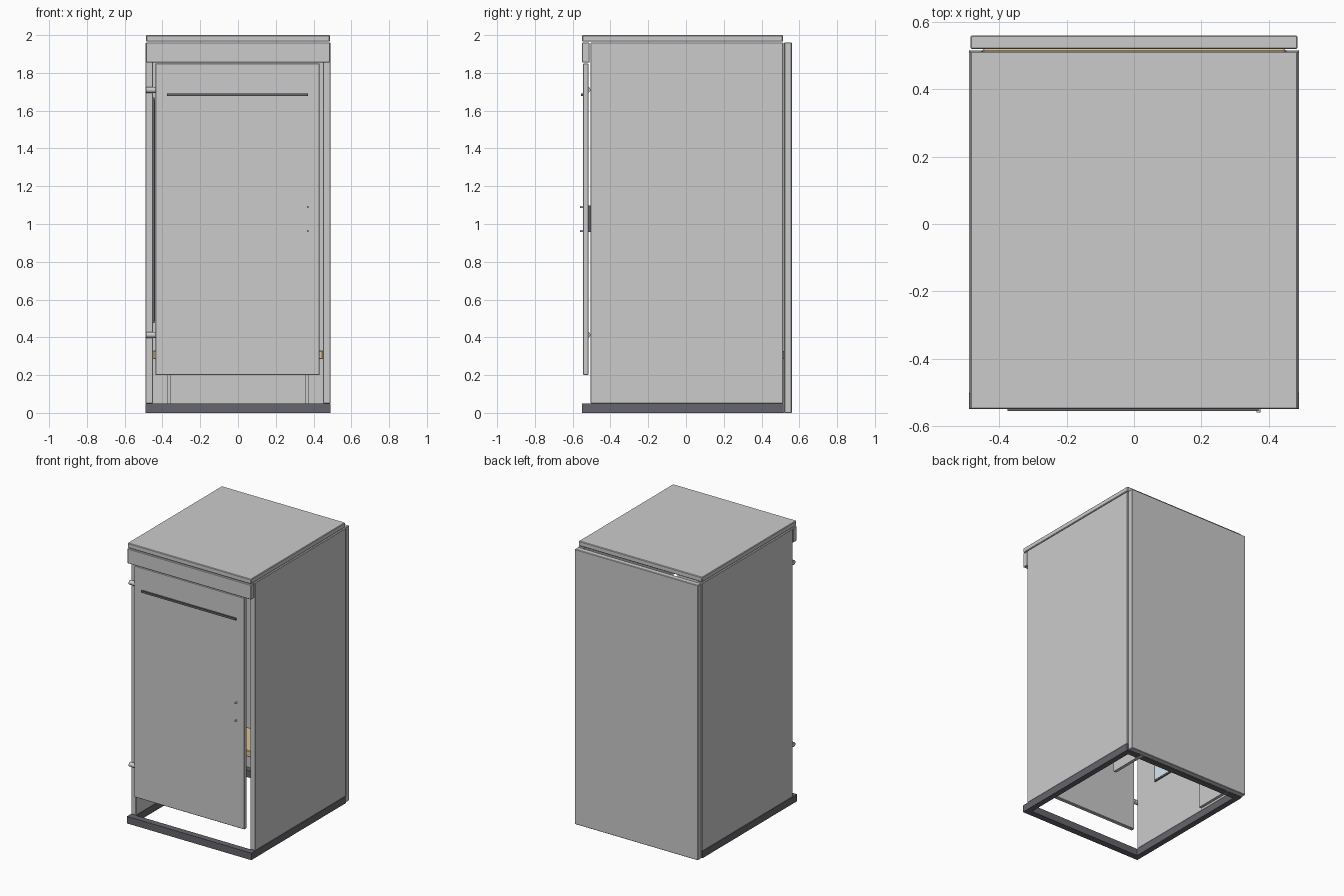
import bpy, math

if "Cube" in bpy.data.objects:
    bpy.data.objects.remove(bpy.data.objects["Cube"])


def material(name, rgb):
    m = bpy.data.materials.new(name)
    m.diffuse_color = (*rgb, 1)
    m.use_nodes = True
    m.node_tree.nodes["Principled BSDF"].inputs["Base Color"].default_value = m.diffuse_color
    return m


DARK = material("dark_grey", (0.13, 0.13, 0.15))
WOOD = material("wood", (0.72, 0.55, 0.32))
GLASS = material("mirror_blue", (0.68, 0.82, 0.88))


def box(name, x, y, z, mat=None, bevel=0.0):
    """Box given by its (min, max) range on each axis."""
    bpy.ops.mesh.primitive_cube_add(size=1, location=[sum(r) / 2 for r in (x, y, z)])
    o = bpy.context.object
    o.name = name
    o.scale = [r[1] - r[0] for r in (x, y, z)]
    bpy.ops.object.transform_apply(location=False, rotation=False, scale=True)
    if bevel:
        b = o.modifiers.new("edge", 'BEVEL')
        b.width, b.segments = bevel, 1
    if mat:
        o.data.materials.append(mat)
    return o


def rod(name, loc, radius, length, axis, mat=None):
    rot = {'x': (0, math.pi / 2, 0), 'y': (math.pi / 2, 0, 0), 'z': (0, 0, 0)}[axis]
    bpy.ops.mesh.primitive_cylinder_add(vertices=16, radius=radius, depth=length,
                                        location=loc, rotation=rot)
    o = bpy.context.object
    o.name = name
    bpy.ops.object.shade_smooth_by_angle()
    if mat:
        o.data.materials.append(mat)
    return o


def mirrored(lo, hi, side):
    return tuple(sorted((lo * side, hi * side)))


# Roof, header and back panel
box("roof", (-.487, .487), (-.55, .513), (1.965, 2.0), bevel=.004)
box("front_header", (-.487, .487), (-.55, -.51), (1.855, 1.96), bevel=.003)
box("back_panel", (-.485, .485), (.52, .56), (0, 1.96), bevel=.003)

# Side walls, base side rails and bench supports
for side, tag in ((-1, "left"), (1, "right")):
    box(tag + "_wall", mirrored(.45, .49, side), (-.505, .515), (.05, 1.96), bevel=.003)
    box(tag + "_base_rail", mirrored(.45, .49, side), (-.505, .515), (0, .05), DARK)
    box(tag + "_bench_support", mirrored(.355, .377, side), (.24, .52), (0, .285))

# Base cross rails
box("front_base_rail", (-.49, .49), (-.55, -.505), (0, .05), DARK)
box("back_base_rail", (-.45, .45), (.475, .515), (0, .05), DARK)

# Bench
box("bench_seat", (-.45, .45), (.23, .52), (.285, .33), WOOD, .004)

# Door with its front strip
box("door", (-.437, .432), (-.545, -.517), (.2, 1.85), bevel=.003)
box("door_strip", (-.375, .37), (-.556, -.545), (1.678, 1.692), DARK)

# Hinges
for z, tag in ((.413, "lower"), (1.71, "upper")):
    rod(tag + "_hinge", (-.461, -.522, z), .016, .05, 'x')

# Door handle bolts and inner grip
for z, tag in ((.963, "lower"), (1.09, "upper")):
    rod(tag + "_handle_bolt", (.37, -.535, z), .006, .05, 'y')
rod("inner_handle", (.37, -.51, 1.027), .007, .14, 'z', DARK)

# Mirror on the left wall
box("mirror_frame", (-.45, -.442), (-.32, .2), (.475, 1.67), DARK)
box("mirror_glass", (-.445, -.44), (-.31, .19), (.485, 1.66), GLASS)
